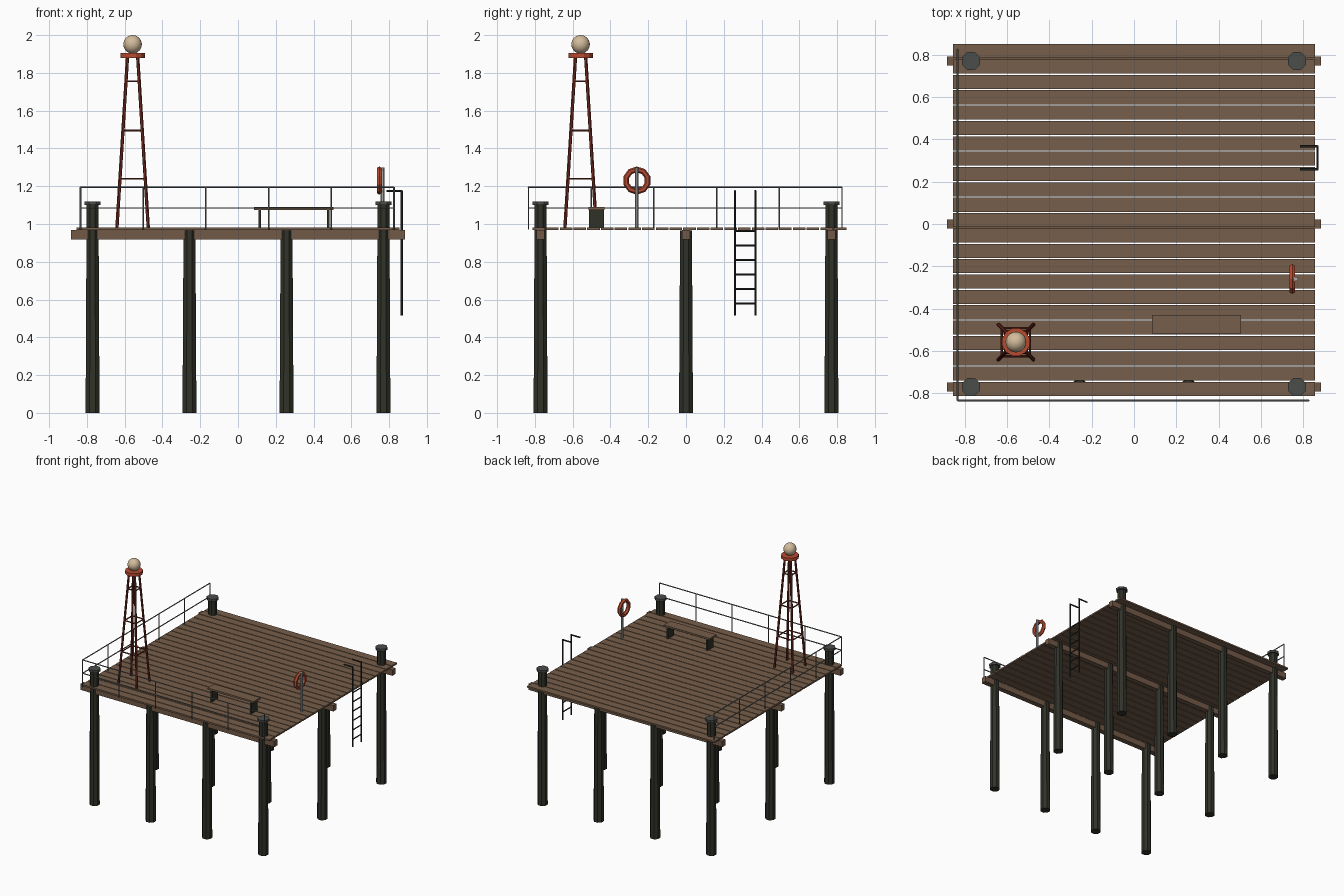
import bpy, bmesh, math
from mathutils import Vector, Matrix

if "Cube" in bpy.data.objects:
    bpy.data.objects.remove(bpy.data.objects["Cube"], do_unlink=True)


def material(name, r, g, b):
    m = bpy.data.materials.new(name)
    m.use_nodes = True
    m.diffuse_color = (r, g, b, 1)
    m.node_tree.nodes["Principled BSDF"].inputs["Base Color"].default_value = (r, g, b, 1)
    return m


PLANK = material("deck brown", 0.18, 0.112, 0.07)
BEAM = material("beam brown", 0.17, 0.102, 0.063)
PILE = material("tarred timber", 0.03, 0.032, 0.022)
CAP = material("cap grey", 0.07, 0.075, 0.07)
RAIL = material("rail grey", 0.17, 0.18, 0.17)
POST = material("post light grey", 0.38, 0.4, 0.39)
BLACK = material("ladder black", 0.02, 0.024, 0.02)
RUST = material("tower dark red", 0.17, 0.026, 0.016)
ORANGE = material("signal orange", 0.48, 0.07, 0.03)
LAMP = material("lamp cream", 0.65, 0.5, 0.33)


def finish(bm, name, mat):
    mesh = bpy.data.meshes.new(name)
    bm.to_mesh(mesh)
    bm.free()
    mesh.materials.append(mat)
    obj = bpy.data.objects.new(name, mesh)
    bpy.context.collection.objects.link(obj)
    return obj


def add_rod(bm, a, b, r1, r2=None, sides=6):
    a, b = Vector(a), Vector(b)
    d = b - a
    spin = Matrix.Rotation(math.pi / sides, 4, "Z")
    mat = Matrix.Translation((a + b) / 2) @ d.to_track_quat("Z", "Y").to_matrix().to_4x4() @ spin
    bmesh.ops.create_cone(bm, cap_ends=True, segments=sides, radius1=r1,
                          radius2=r1 if r2 is None else r2, depth=d.length, matrix=mat)


def add_box(bm, centre, size):
    bmesh.ops.create_cube(bm, size=1, matrix=Matrix.Translation(centre) @ Matrix.Diagonal((*size, 1)))


def rods(name, mat, pairs, radius, sides=6):
    bm = bmesh.new()
    for a, b in pairs:
        add_rod(bm, a, b, radius, sides=sides)
    return finish(bm, name, mat)


def boxes(name, mat, items):
    bm = bmesh.new()
    for centre, size in items:
        add_box(bm, centre, size)
    return finish(bm, name, mat)


DECK = 0.98
ROWS = (-0.77, 0, 0.77)

# Deck planks and the cross beams below them
boxes("deck_planks", PLANK,
      [((0, 0.817 - i * 0.0726, 0.974), (1.71, 0.0665, 0.013)) for i in range(23)])
boxes("cross_beams", BEAM, [((0, y, 0.943), (1.77, 0.043, 0.048)) for y in ROWS])

# Tapered piles; the corner ones rise through the deck as mooring posts
piles, caps = bmesh.new(), bmesh.new()
for y in ROWS:
    for x in (-0.77, -0.257, 0.257, 0.77):
        corner = abs(x) > 0.5 and y != 0
        top = 1.105 if corner else 0.966
        add_rod(piles, (x, y, 0), (x, y, top), 0.04, 0.034, sides=8)
        if corner:
            add_rod(caps, (x, y, 1.1), (x, y, 1.12), 0.046, sides=8)
finish(piles, "piles", PILE)
finish(caps, "mooring_caps", CAP)

# Railing along the front and one side
START, STEP = -0.834, 0.332
END = START + 5 * STEP
stations = [START + i * STEP for i in range(6)]
rail_lines = [((s, START, 0.97), (s, START, 1.195)) for s in stations]
rail_lines += [((START, s, 0.97), (START, s, 1.195)) for s in stations[1:]]
for z in (1.085, 1.195):
    rail_lines += [((START, START, z), (END, START, z)), ((START, START, z), (START, END, z))]
rods("railing", RAIL, rail_lines, 0.0042)

# Signal tower: four leaning legs, three rings of braces, platform and lamp
TX = TY = -0.558
FOOT, HEAD, LOW, HIGH = 0.083, 0.027, DECK, 1.885


def tower_corners(z):
    h = FOOT + (HEAD - FOOT) * (z - LOW) / (HIGH - LOW)
    return [Vector((TX + sx * h, TY + sy * h, z)) for sx, sy in ((-1, -1), (1, -1), (1, 1), (-1, 1))]


rods("tower_legs", RUST, list(zip(tower_corners(LOW), tower_corners(HIGH))), 0.009)
braces = []
for z in (1.24, 1.495, 1.755):
    c = tower_corners(z)
    braces += [(c[i], c[(i + 1) % 4]) for i in range(4)]
rods("tower_braces", RUST, braces, 0.005)
rods("tower_platform", ORANGE, [((TX, TY, 1.88), (TX, TY, 1.905))], 0.067, sides=12)
bm = bmesh.new()
bmesh.ops.create_uvsphere(bm, u_segments=20, v_segments=12, radius=0.049,
                          matrix=Matrix.Translation((TX, TY, 1.951)))
for f in bm.faces:
    f.smooth = True
finish(bm, "tower_lamp", LAMP)

# Bench
BY = -0.474
boxes("bench_seat", PLANK, [((0.295, BY, 1.082), (0.42, 0.086, 0.014))])
boxes("bench_legs", PILE, [((x, BY, 1.028), (0.014, 0.08, 0.098)) for x in (0.115, 0.477)])

# Life ring on its post
RX, RY, RZ = 0.748, -0.26, 1.23
rods("life_ring_post", POST, [((0.765, RY, DECK - 0.01), (0.765, RY, 1.3))], 0.0105, sides=8)
bpy.ops.mesh.primitive_torus_add(location=(RX, RY, RZ), rotation=(0, math.pi / 2, 0),
                                 major_segments=10, minor_segments=6,
                                 major_radius=0.059, minor_radius=0.0155)
ring = bpy.context.object
ring.name = "life_ring"
ring.data.materials.append(ORANGE)

# Ladder hanging off the side, with grab rails turned back over the deck
LX, Y0, Y1 = 0.867, 0.259, 0.367
rods("ladder_rails", BLACK,
     [((LX, y, 0.515), (LX, y, 1.178)) for y in (Y0, Y1)]
     + [((LX, y, 1.174), (0.785, y, 1.174)) for y in (Y0, Y1)], 0.0058)
rods("ladder_rungs", BLACK,
     [((LX, Y0, 0.579 + i * 0.0768), (LX, Y1, 0.579 + i * 0.0768)) for i in range(6)], 0.0048)
